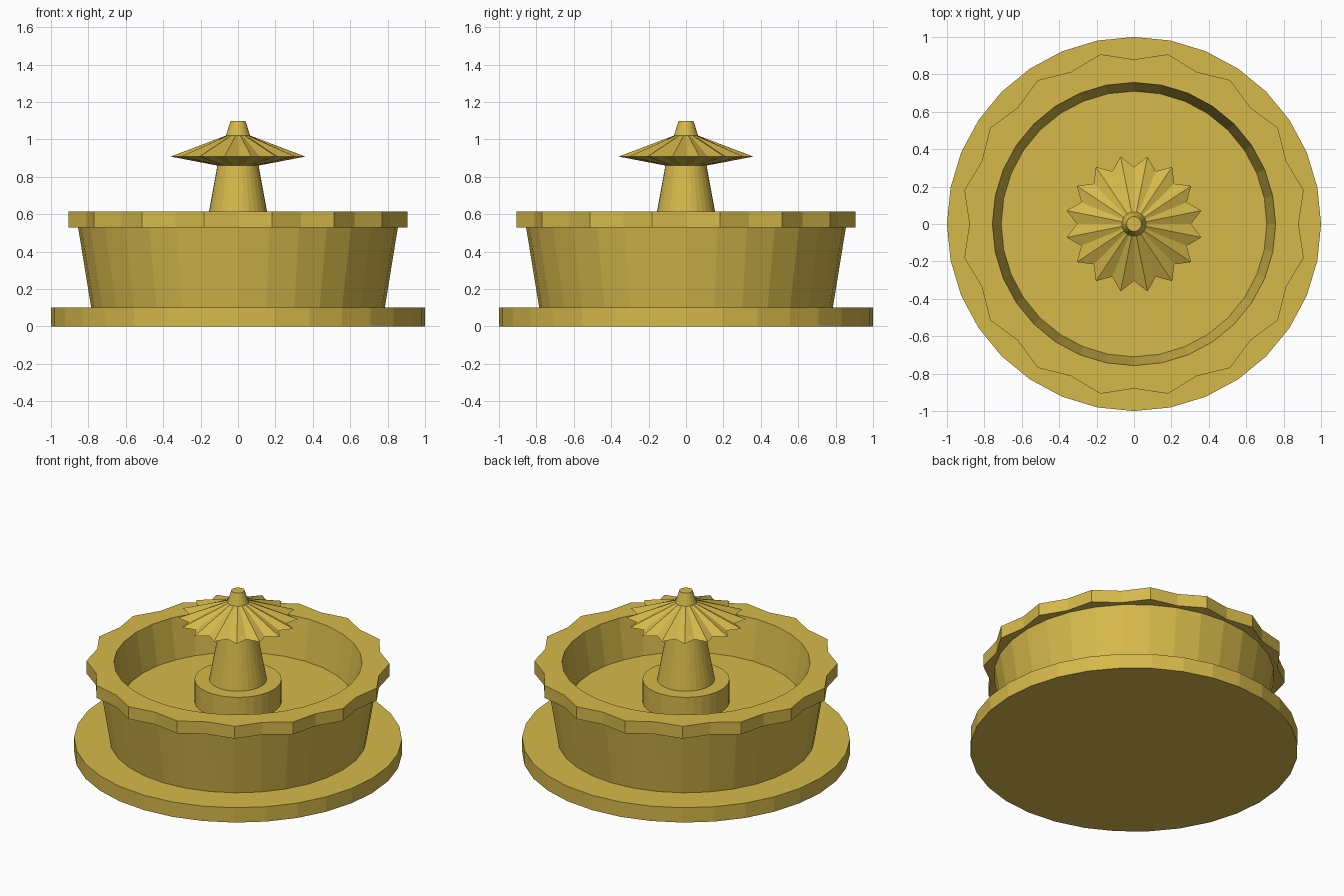
import bpy, bmesh
from math import sin, cos, pi

if "Cube" in bpy.data.objects:
    bpy.data.objects.remove(bpy.data.objects["Cube"])

SIDES = 32

mat = bpy.data.materials.new("sandstone")
mat.diffuse_color = (0.67, 0.485, 0.07, 1)
mat.use_nodes = True
mat.node_tree.nodes["Principled BSDF"].inputs["Base Color"].default_value = mat.diffuse_color


def lathe(name, profile):
    """Spin (r, z) or (r_even, z, r_odd) rings; odd radius makes scallops."""
    bm = bmesh.new()
    rings = []
    for p in profile:
        radii = (p[0], p[-1] if len(p) == 3 else p[0])
        rings.append([bm.verts.new((radii[i % 2] * cos(2 * pi * i / SIDES),
                                    radii[i % 2] * sin(2 * pi * i / SIDES), p[1]))
                      for i in range(SIDES)])
    for a, b in zip(rings, rings[1:]):
        for i in range(SIDES):
            j = (i + 1) % SIDES
            bm.faces.new((a[i], a[j], b[j], b[i]))
    bm.faces.new(rings[0][::-1])
    bm.faces.new(rings[-1])
    bmesh.ops.recalc_face_normals(bm, faces=bm.faces)
    mesh = bpy.data.meshes.new(name)
    bm.to_mesh(mesh)
    bm.free()
    mesh.materials.append(mat)
    obj = bpy.data.objects.new(name, mesh)
    bpy.context.collection.objects.link(obj)
    return obj


# round plinth
lathe("base", [(1.0, 0), (1.0, 0.1)])

# bowl with scalloped rim, hollow inside
lathe("basin", [(0.785, 0.1), (0.855, 0.53), (0.88, 0.53, 0.925),
                (0.88, 0.613, 0.925), (0.757, 0.613), (0.71, 0.35)])

# pedestal and tapering column in the middle
lathe("pedestal", [(0.265, 0.35), (0.265, 0.5)])
lathe("column", [(0.176, 0.5), (0.11, 0.86)])

# pleated canopy and spout on top
lathe("canopy", [(0.11, 0.86), (0.305, 0.908, 0.367), (0.065, 1.02)])
lathe("spout", [(0.065, 1.02), (0.04, 1.097)])
